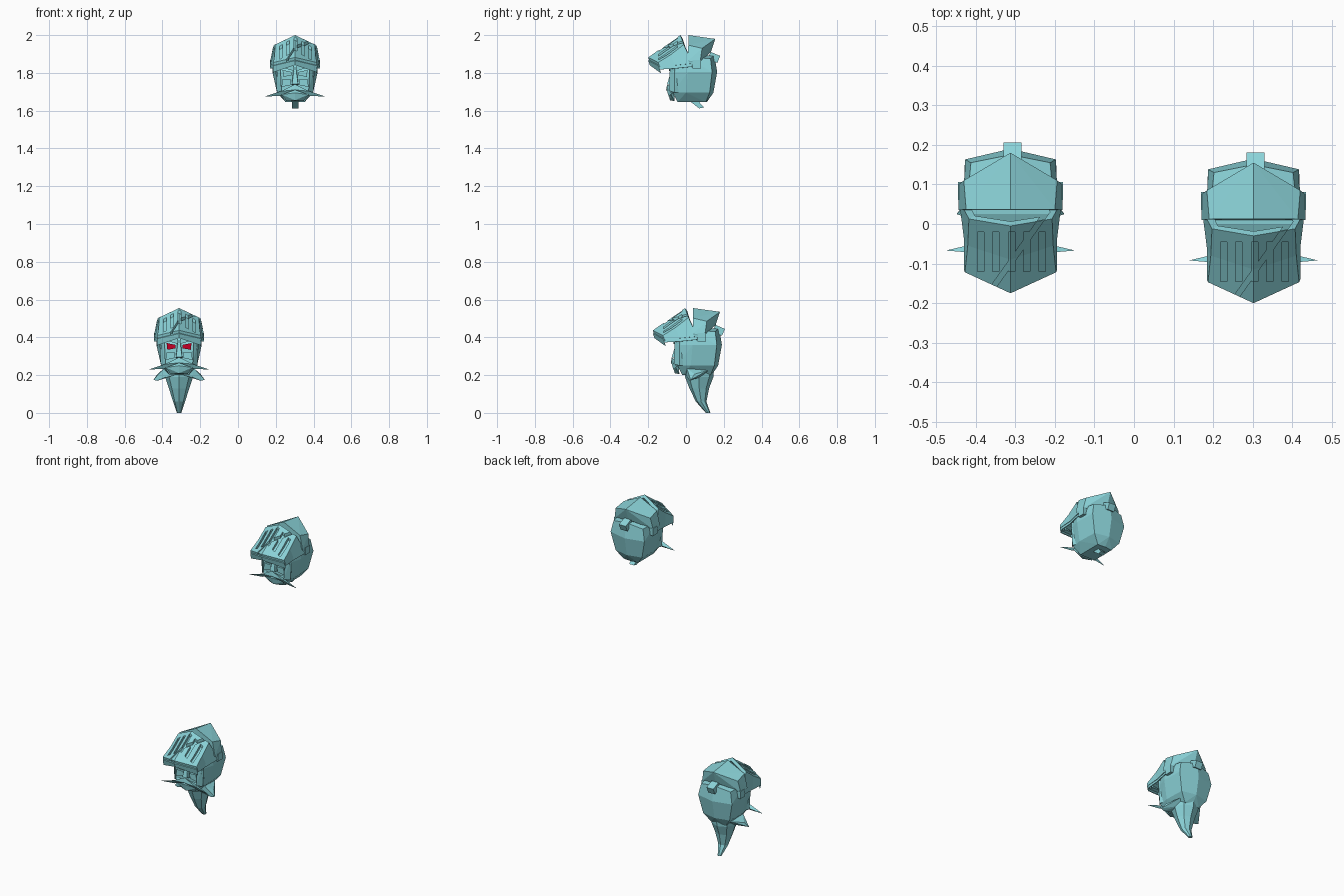
import bpy, bmesh, math
from mathutils import Vector, Matrix

if "Cube" in bpy.data.objects:
    bpy.data.objects.remove(bpy.data.objects["Cube"], do_unlink=True)


def material(name, rgb):
    m = bpy.data.materials.new(name)
    m.use_nodes = True
    m.diffuse_color = (*rgb, 1)
    m.node_tree.nodes["Principled BSDF"].inputs["Base Color"].default_value = (*rgb, 1)
    return m


TEAL = material("ghost teal", (0.26, 0.66, 0.70))
RED = material("eye red", (0.55, 0.0, 0.02))


def add(name, bm, origin, mat=TEAL):
    mesh = bpy.data.meshes.new(name)
    bm.to_mesh(mesh)
    bm.free()
    ob = bpy.data.objects.new(name, mesh)
    ob.location = origin
    bpy.context.scene.collection.objects.link(ob)
    mesh.materials.append(mat)
    return ob


def hull(name, pts, origin, mat=TEAL, side=0):
    """Faceted solid around points; side 0 mirrors them, +-1 places one side."""
    bm = bmesh.new()
    for x, y, z in pts:
        for s in ([side] if side else ([1, -1] if x else [1])):
            bm.verts.new((x * s, y, z))
    res = bmesh.ops.convex_hull(bm, input=bm.verts[:])
    loose = [v for v in bm.verts if not v.link_faces]
    bmesh.ops.delete(bm, geom=loose, context="VERTS")
    bmesh.ops.dissolve_limit(bm, angle_limit=0.03, verts=bm.verts[:], edges=bm.edges[:])
    bmesh.ops.recalc_face_normals(bm, faces=bm.faces[:])
    return add(name, bm, origin, mat)


def box(name, centre, size, origin, rot=None, mat=TEAL):
    bm = bmesh.new()
    turn = rot or Matrix.Identity(4)
    bmesh.ops.create_cube(bm, size=1, matrix=Matrix.Translation(centre) @ turn @ Matrix.Diagonal((*size, 1)))
    return add(name, bm, origin, mat)


def plate(name, outline, y, depth, origin, mat=TEAL, side=1):
    """Front-facing outline in x and z, given thickness along y."""
    bm = bmesh.new()
    f = bm.faces.new([bm.verts.new((x * side, y, z)) for x, z in outline])
    ext = bmesh.ops.extrude_face_region(bm, geom=[f])
    bmesh.ops.translate(bm, vec=(0, depth, 0), verts=[v for v in ext["geom"] if isinstance(v, bmesh.types.BMVert)])
    bmesh.ops.recalc_face_normals(bm, faces=bm.faces[:])
    return add(name, bm, origin, mat)


def bake(ob):
    dg = bpy.context.evaluated_depsgraph_get()
    mesh = bpy.data.meshes.new_from_object(ob.evaluated_get(dg))
    ob.modifiers.clear()
    ob.data = mesh


def visor_sheet(name, origin, drop, thickness):
    rows = [[(0, -0.03, 0.555), (0.105, -0.012, 0.505), (0.13, 0.035, 0.405)],
            [(0, -0.115, 0.497), (0.108, -0.08, 0.452), (0.118, -0.06, 0.395)],
            [(0, -0.20, 0.437), (0.115, -0.147, 0.41), (0.118, -0.14, 0.39)],
            [(0, -0.192, 0.413), (0.114, -0.14, 0.375), (0.116, -0.135, 0.372)]]
    bm = bmesh.new()
    grid = []
    for c, a, b in rows:
        line = [(-b[0], *b[1:]), (-a[0], *a[1:]), c, a, b]
        grid.append([bm.verts.new((x, y, z - drop)) for x, y, z in line])
    for r0, r1 in zip(grid, grid[1:]):
        for i in range(4):
            bm.faces.new((r0[i], r1[i], r1[i + 1], r0[i + 1]))
    ob = add(name, bm, origin)
    sol = ob.modifiers.new("thickness", "SOLIDIFY")
    sol.thickness = thickness
    sol.offset = -1
    bake(ob)
    return ob


def build_visor(tag, origin):
    # slotted face guard with a diagonal battle cut, over a thin lining
    visor = visor_sheet(tag + "_visor", origin, 0, 0.02)
    visor_sheet(tag + "_visor_lining", origin, 0.017, 0.004)
    cutters = [box("slot_cutter", (x, -0.095, 0.5), (0.016, 0.10, 0.4), origin)
               for x in (-0.075, -0.037, 0.003, 0.041, 0.08)]
    a, b = Vector((0.095, 0.01)), Vector((-0.055, -0.20))
    d = a - b
    cutters.append(box("slash_cutter", (*((a + b) / 2), 0.5), (d.length, 0.013, 0.4), origin,
                       Matrix.Rotation(math.atan2(d.y, d.x), 4, "Z")))
    for c in cutters:
        c.hide_render = True
        mod = visor.modifiers.new("cut", "BOOLEAN")
        mod.operation = "DIFFERENCE"
        mod.object = c
    bpy.context.view_layer.update()
    bake(visor)
    for c in cutters:
        bpy.data.objects.remove(c, do_unlink=True)


def build_head(tag, origin, eye_mat):
    # skull-like faceted head
    hull(tag + "_head", [(0, 0.15, 0.45), (0.1, 0.13, 0.43), (0.112, 0, 0.44), (0.09, -0.045, 0.42),
                         (0, 0.165, 0.36), (0.115, 0.138, 0.36), (0.12, 0.01, 0.36), (0.098, -0.07, 0.36),
                         (0, 0.145, 0.25), (0.09, 0.125, 0.25), (0.095, 0, 0.25), (0.08, -0.07, 0.25),
                         (0, 0.11, 0.2), (0.05, 0.105, 0.2), (0.05, -0.045, 0.2)], origin)
    # peaked helmet crown
    hull(tag + "_crown", [(0, 0.012, 0.555), (0.112, 0.012, 0.502), (0.131, 0.01, 0.42),
                          (0.118, 0.085, 0.485), (0.131, 0.075, 0.415), (0.12, 0.04, 0.385),
                          (0, 0.155, 0.535), (0, 0.132, 0.465)], origin)
    # helmet fittings
    box(tag + "_back_clasp", (0.005, 0.148, 0.437), (0.046, 0.055, 0.04), origin, Matrix.Rotation(-0.4, 4, "X"))
    for s in (1, -1):
        box(tag + "_side_clasp", (0.121 * s, 0.058, 0.40), (0.024, 0.045, 0.045), origin)
    build_visor(tag, origin)
    # face
    hull(tag + "_nose", [(0.008, -0.06, 0.385), (0.018, -0.07, 0.29), (0.016, -0.1, 0.295), (0.006, -0.078, 0.37)], origin)
    hull(tag + "_chin", [(0.075, -0.065, 0.27), (0.07, -0.08, 0.24), (0.045, -0.06, 0.205),
                         (0, -0.095, 0.25), (0, -0.085, 0.21)], origin)
    for s in (1, -1):
        hull(tag + "_cheek_guard", [(0.078, -0.085, 0.39), (0.105, -0.06, 0.39), (0.1, -0.04, 0.39),
                                    (0.072, -0.09, 0.26), (0.096, -0.06, 0.25), (0.088, -0.04, 0.25)], origin, side=s)
        plate(tag + "_brow", [(0.006, 0.365), (0.075, 0.385), (0.075, 0.405), (0.006, 0.39)], -0.09, 0.03, origin, side=s)
        plate(tag + "_eye", [(0.018, 0.342), (0.062, 0.334), (0.066, 0.37), (0.018, 0.36)], -0.083, 0.025,
              origin, eye_mat, s)
        plate(tag + "_cheek", [(0.02, 0.32), (0.065, 0.322), (0.072, 0.28), (0.025, 0.29)], -0.082, 0.025, origin, side=s)
        # swept moustache
        hull(tag + "_moustache_root", [(0, -0.1, 0.295), (0, -0.105, 0.265), (0, -0.07, 0.27),
                                       (0.075, -0.1, 0.258), (0.08, -0.085, 0.235), (0.075, -0.07, 0.25)], origin, side=s)
        hull(tag + "_moustache_tip", [(0.07, -0.1, 0.26), (0.075, -0.085, 0.234), (0.07, -0.07, 0.25),
                                      (0.163, -0.092, 0.229)], origin, side=s)


high = (0.302, 0, 1.445)
low = (-0.312, 0.025, 0)
build_head("upper", high, TEAL)
build_head("lower", low, RED)

# short neck stub under the upper head
hull("upper_neck_stub", [(0.017, 0.02, 0.205), (0.017, 0.065, 0.205), (0.017, 0.07, 0.167), (0.017, 0.097, 0.172)], high)

# curling wisp tail under the lower head
bm = bmesh.new()
rings = []
for z, y, rx, ry in [(0.25, 0.045, 0.08, 0.08), (0.19, 0.045, 0.074, 0.075), (0.13, 0.045, 0.054, 0.052),
                     (0.06, 0.055, 0.032, 0.028), (0.0, 0.092, 0.012, 0.012)]:
    rings.append([bm.verts.new((rx * math.cos(a), y + ry * math.sin(a), z))
                  for a in (i * math.pi / 4 for i in range(8))])
for r0, r1 in zip(rings, rings[1:]):
    for i in range(8):
        j = (i + 1) % 8
        bm.faces.new((r0[i], r0[j], r1[j], r1[i]))
bm.faces.new(rings[0])
bm.faces.new(rings[-1])
bmesh.ops.recalc_face_normals(bm, faces=bm.faces[:])
add("lower_tail", bm, low)

# drooping shoulder points
for s in (1, -1):
    hull("lower_shoulder", [(0.01, -0.035, 0.235), (0.01, -0.03, 0.205), (0.08, -0.02, 0.235), (0.075, 0.09, 0.225),
                            (0.03, 0.08, 0.2), (0.115, 0.02, 0.205), (0.136, 0.0, 0.175), (0.115, -0.005, 0.17),
                            (0.07, -0.02, 0.19)], low, side=s)
